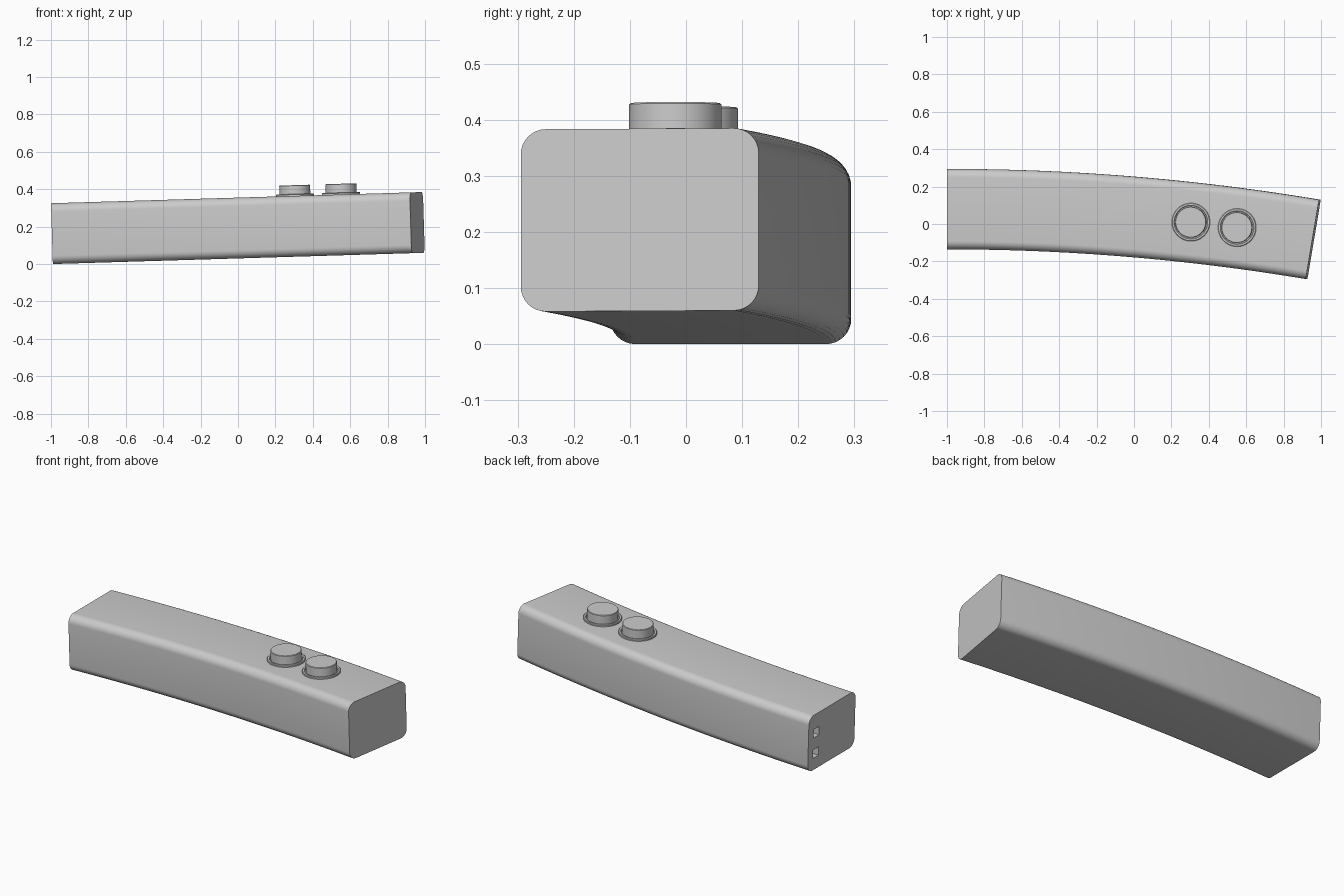
import bpy, bmesh, math
from mathutils import Matrix, Vector

if "Cube" in bpy.data.objects:
    bpy.data.objects.remove(bpy.data.objects["Cube"])

W, H, R_CORNER = 0.43, 0.325, 0.045
ARC_R, ARC_ANGLE = 11.87, math.radians(9.475)
Y0 = 0.0795
TILT = Matrix.Translation((-0.99, 0, 0)) @ Matrix.Rotation(math.radians(-1.73), 4, 'Y')


def make(name, bm, matrix, smooth=True):
    bmesh.ops.recalc_face_normals(bm, faces=bm.faces)
    mesh = bpy.data.meshes.new(name)
    bm.to_mesh(mesh)
    bm.free()
    ob = bpy.data.objects.new(name, mesh)
    bpy.context.collection.objects.link(ob)
    ob.matrix_world = matrix
    bpy.ops.object.select_all(action='DESELECT')
    bpy.context.view_layer.objects.active = ob
    ob.select_set(True)
    if smooth:
        bpy.ops.object.shade_smooth_by_angle(angle=math.radians(30))
    return ob


def rounded_rect(w, h, r, steps=8):
    pts = []
    for k, (sx, sz) in enumerate([(1, 1), (-1, 1), (-1, -1), (1, -1)]):
        for i in range(steps + 1):
            a = math.pi / 2 * (k + i / steps)
            pts.append((sx * (w / 2 - r) + r * math.cos(a),
                        h / 2 + sz * (h / 2 - r) + r * math.sin(a)))
    return pts


def lathe(name, profile, matrix, closed=False):
    bm = bmesh.new()
    vs = [bm.verts.new((r, 0, z)) for r, z in profile]
    es = [bm.edges.new(p) for p in zip(vs, vs[1:])]
    if closed:
        es.append(bm.edges.new((vs[-1], vs[0])))
    bmesh.ops.spin(bm, geom=vs + es, axis=(0, 0, 1), cent=(0, 0, 0),
                   angle=math.tau, steps=64)
    bmesh.ops.remove_doubles(bm, verts=bm.verts, dist=1e-5)
    return make(name, bm, matrix)


# body: rounded rectangle swept along a shallow arc
bm = bmesh.new()
section = rounded_rect(W, H, R_CORNER)
rings = []
N = 40
for i in range(N + 1):
    t = ARC_ANGLE * i / N
    rings.append([bm.verts.new(((ARC_R + u) * math.sin(t),
                                Y0 - ARC_R + (ARC_R + u) * math.cos(t), z))
                  for u, z in section])
n = len(section)
for a, b in zip(rings, rings[1:]):
    for j in range(n):
        k = (j + 1) % n
        bm.faces.new((a[j], a[k], b[k], b[j]))
bm.faces.new(rings[0])
bm.faces.new(rings[-1])
body = make("body", bm, TILT, smooth=False)

# two square sockets in the left end
bm = bmesh.new()
for z in (0.095, 0.215):
    bmesh.ops.create_cube(bm, size=1, matrix=Matrix.Translation((0, 0.222, z))
                          @ Matrix.Diagonal((0.1, 0.05, 0.05, 1)))
cutter = make("socket_cutter", bm, TILT, smooth=False)
cutter.hide_render = True
bpy.context.view_layer.objects.active = body
mod = body.modifiers.new("sockets", 'BOOLEAN')
mod.object, mod.operation, mod.solver = cutter, 'DIFFERENCE', 'EXACT'
bpy.ops.object.modifier_apply(modifier=mod.name)
bpy.data.objects.remove(cutter, do_unlink=True)
body.select_set(True)
bpy.ops.object.shade_smooth_by_angle(angle=math.radians(30))

# two push buttons, each in a raised rim
for label, x, y in (("rear", 0.305, 0.010), ("front", 0.552, -0.019)):
    m = TILT @ Matrix.Translation((x + 1.0, y, H))
    lathe(label + "_button_rim",
          [(0.102, -0.01), (0.102, 0.007), (0.099, 0.01), (0.09, 0.01),
           (0.087, 0.007), (0.087, -0.01)], m, closed=True)
    lathe(label + "_button",
          [(0, -0.01), (0.0825, -0.01), (0.0825, 0.055), (0.080, 0.0575),
           (0, 0.0575)], m)
